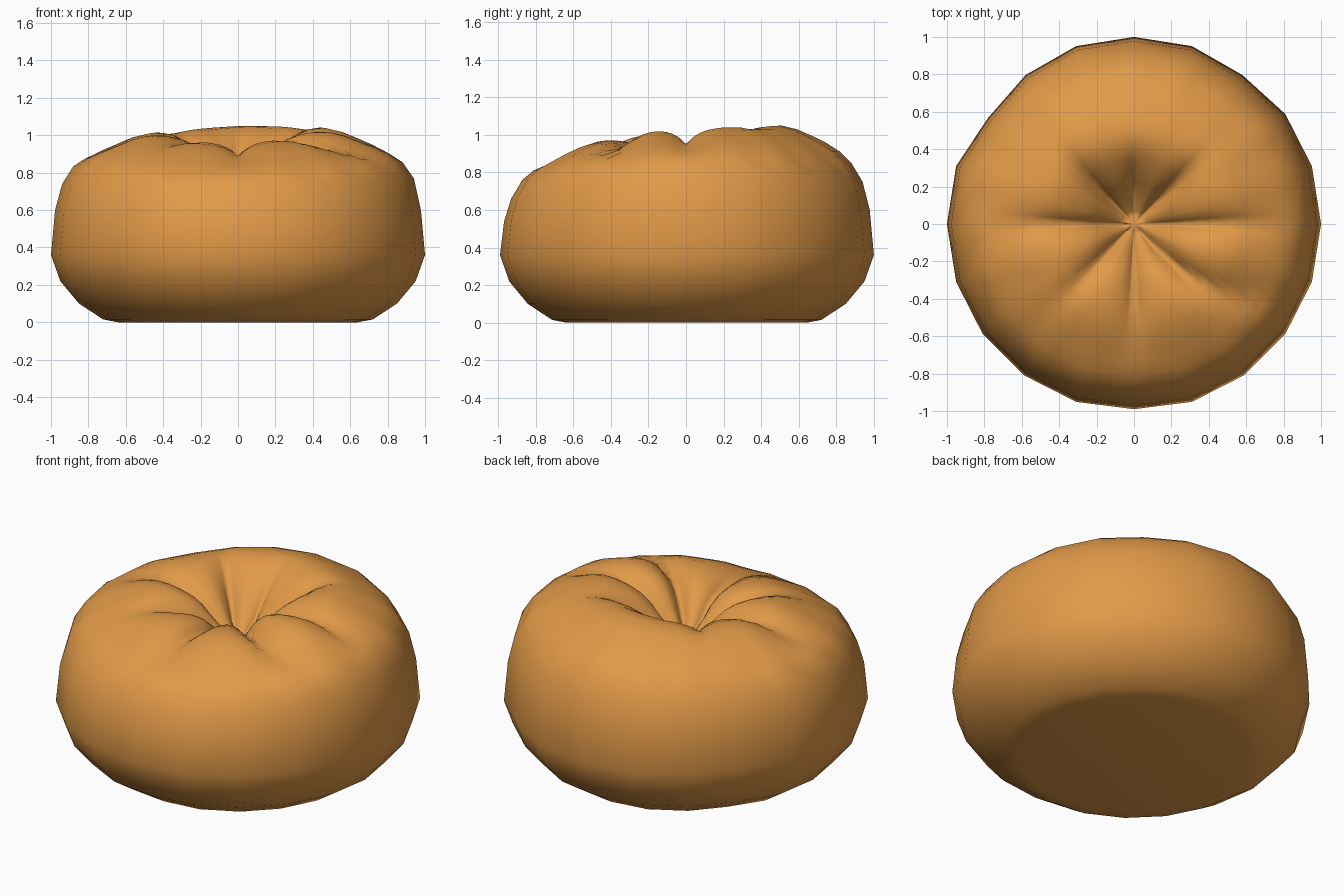
import bpy, bmesh
from math import sin, cos, pi, radians, exp

if "Cube" in bpy.data.objects:
    bpy.data.objects.remove(bpy.data.objects["Cube"])

COARSE, FINE = 20, 80

# top profile: radius, then height at the side, the front and the back
TOP = [(.94, .77, .66, .75), (.88, .865, .76, .85), (.82, .915, .81, .91),
       (.75, .955, .85, .955), (.67, .99, .895, .995), (.59, 1.025, .935, 1.03),
       (.51, 1.05, .965, 1.05), (.43, 1.055, .98, 1.045), (.35, 1.045, .985, 1.01),
       (.28, 1.025, .975, .97), (.22, .99, .95, .93), (.16, .94, .91, .88),
       (.11, .88, .86, .84), (.07, .83, .82, .80), (.035, .79, .78, .77)]

# pleats: angle, length, depth, bend with radius
PLEATS = [(0, .92, .12, 0), (45, .58, .12, 0), (90, .42, .10, 0), (135, .60, .12, 0),
          (180, .88, .12, 3), (227, .68, .10, 0), (270, .80, .11, 0), (312, .90, .14, 28)]


def outline(a):
    """Slightly uneven twenty-sided outline, one flat at the back left."""
    step = 2 * pi / COARSE
    i = int(a / step + 1e-6)
    t = a / step - i
    def corner(k):
        k %= COARSE
        r = {8: .965, 3: .985, 7: .985, 15: .99}.get(k, 1.0)
        return r * cos(k * step), r * sin(k * step)
    (x0, y0), (x1, y1) = corner(i), corner(i + 1)
    return x0 + (x1 - x0) * t, y0 + (y1 - y0) * t


def top_height(row, a):
    r, side, front, back = row
    s, c = sin(a), cos(a)
    z = side + (back - side) * s if s > 0 else side + (front - side) * s * s
    if c < 0:
        z += .03 * c * min(1, r / .3)
    for ang, length, depth, bend in PLEATS:
        d = a - radians(ang + bend * r * r)
        if r < length and cos(d) > 0:
            u = 1 - r / length
            fade = min(1, 1.8 * u) * min(1, r / .16)
            z -= depth * fade * exp(-abs(r * sin(d)) / (.03 + .10 * r))
    return z


bm = bmesh.new()


def ring(n, r, height):
    out = []
    for i in range(n):
        a = 2 * pi * i / n
        x, y = outline(a)
        out.append(bm.verts.new((x * r, y * r, height(a))))
    return out


def bridge(low, high):
    """Join two rings; the upper one may have more points."""
    n, k = len(low), len(high) // len(low)
    for i in range(n):
        upper = [high[(i * k + j) % len(high)] for j in range(k, -1, -1)]
        bm.faces.new([low[i], low[(i + 1) % n]] + upper)


# base and rounded sides
rows = [ring(COARSE, r, lambda a, z=z: z) for r, z in
        [(.64, 0), (.72, .015), (.85, .10), (.95, .22), (1, .36)]]
rows.append(ring(COARSE, .978, lambda a: .60 - .06 * max(0, -sin(a)) ** 2))
# pleated top
for n, row in enumerate(TOP):
    rows.append(ring(COARSE if n == 0 else FINE, row[0],
                     lambda a, row=row: top_height(row, a)))
bm.faces.new(rows[0][::-1])
for low, high in zip(rows, rows[1:]):
    bridge(low, high)
tip = bm.verts.new((0, 0, .76))
for i in range(FINE):
    bm.faces.new((rows[-1][i], rows[-1][(i + 1) % FINE], tip))
bmesh.ops.recalc_face_normals(bm, faces=bm.faces)

mesh = bpy.data.meshes.new("pleated_bun")
bm.to_mesh(mesh)
bm.free()
bun = bpy.data.objects.new("pleated_bun", mesh)
bpy.context.collection.objects.link(bun)
mesh.shade_smooth()

# baked crust colour
crust = bpy.data.materials.new("baked_crust")
crust.diffuse_color = (.75, .32, .065, 1)
crust.use_nodes = True
crust.node_tree.nodes["Principled BSDF"].inputs["Base Color"].default_value = crust.diffuse_color
mesh.materials.append(crust)
